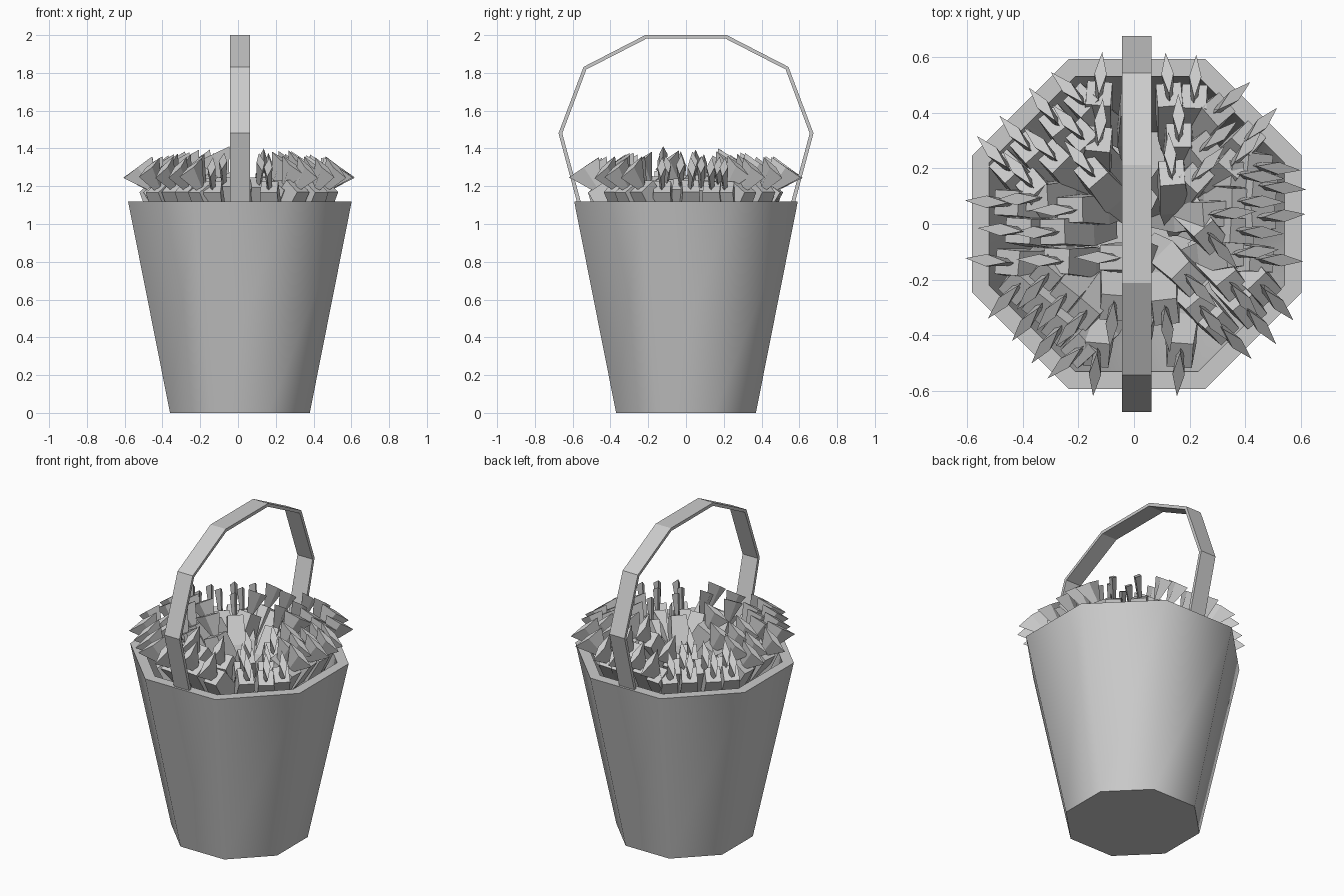
import bpy, bmesh, math, random
from mathutils import Vector, Matrix

if "Cube" in bpy.data.objects:
    bpy.data.objects.remove(bpy.data.objects["Cube"])

random.seed(4)
CX = 0.01


def finish(bm, name, smooth=None):
    bmesh.ops.recalc_face_normals(bm, faces=bm.faces[:])
    mesh = bpy.data.meshes.new(name)
    bm.to_mesh(mesh)
    bm.free()
    ob = bpy.data.objects.new(name, mesh)
    bpy.context.collection.objects.link(ob)
    if smooth:
        bpy.ops.object.select_all(action='DESELECT')
        ob.select_set(True)
        bpy.context.view_layer.objects.active = ob
        bpy.ops.object.shade_smooth_by_angle(angle=math.radians(smooth))
    return ob


def loft(bm, rings):
    """Join a list of point loops with quads and cap both ends."""
    loops = [[bm.verts.new(p) for p in ring] for ring in rings]
    for a, b in zip(loops, loops[1:]):
        n = len(a)
        for i in range(n):
            bm.faces.new((a[i], a[(i + 1) % n], b[(i + 1) % n], b[i]))
    bm.faces.new(loops[0])
    bm.faces.new(loops[-1])


# Octagonal bucket: outer wall, rim, inner wall and floor
def octagon(half, z):
    r = half / math.cos(math.pi / 8)
    return [(CX + r * math.cos(math.pi * (i + 0.5) / 4),
             r * math.sin(math.pi * (i + 0.5) / 4), z) for i in range(8)]


bm = bmesh.new()
loft(bm, [octagon(h, z) for h, z in ((0.37, 0), (0.592, 1.12), (0.53, 1.12), (0.33, 0.06))])
finish(bm, "bucket", 50)

# Flat strap handle, mirrored across y
half_path = [(0.56, 1.09), (0.665, 1.48), (0.535, 1.825), (0.21, 1.992)]
path = [Vector(p) for p in half_path] + [Vector((-y, z)) for y, z in reversed(half_path)]
rings = []
for i, p in enumerate(path):
    d0 = (p - path[max(i - 1, 0)]).normalized()
    d1 = (path[min(i + 1, len(path) - 1)] - p).normalized()
    t = (d0 + d1).normalized()
    n = Vector((t.y, -t.x)) * 0.01
    rings.append([(CX + sx * 0.053, p.x + s * n.x, p.y + s * n.y)
                  for sx, s in ((-1, -1), (1, -1), (1, 1), (-1, 1))])
bm = bmesh.new()
loft(bm, rings)
finish(bm, "handle")

# Heaped fish, tail up; tail positions (x, y) grouped by the octant they lean towards
tails = {
    0: [(.52, .2), (.54, .13), (.46, .08), (.54, .03), (.46, -.03), (.53, -.13), (.46, .17),
        (.44, -.1), (.36, .04)],
    45: [(.36, .46), (.46, .36), (.41, .28), (.31, .32), (.27, .22)],
    90: [(-.12, .54), (-.12, .37), (.12, .54), (.22, .53), (.16, .39), (.13, .25), (0, .5)],
    135: [(-.51, .26), (-.43, .33), (-.33, .43), (-.24, .49), (-.34, .29), (-.24, .37),
          (-.2, .24), (-.42, .2)],
    180: [(-.53, .08), (-.42, .09), (-.29, .05), (-.53, -.13), (-.48, -.02), (-.36, -.03),
          (-.34, -.13), (-.13, -.12)],
    225: [(-.47, -.28), (-.39, -.36), (-.32, -.44), (-.25, -.5), (-.37, -.25), (-.3, -.32),
          (-.23, -.38)],
    270: [(.16, -.54), (-.14, -.54), (.12, -.38), (0, -.5), (-.08, -.36)],
    315: [(.52, -.29), (.46, -.37), (.37, -.43), (.4, -.28), (.29, -.36), (.32, -.1),
          (.24, -.24)],
}


def section(w, d, z):
    return [(sx * d, sy * w, z) for sx, sy in ((-1, -1), (1, -1), (1, 1), (-1, 1))]


def diamond(w, d, z):
    return [(-d, 0, z), (0, -w, z), (d, 0, z), (0, w, z)]


count = 0
for angle, spots in tails.items():
    for x, y in spots:
        r = math.hypot(x, y)
        lean = math.radians(24 + 18 * min(r / 0.55, 1) * 0.6 + random.uniform(-3, 3))
        turn = math.radians(angle + random.uniform(-7, 7))
        m = (Matrix.Translation((x, y, 1.3 + max(0.53 - r, 0) * 0.2))
             @ Matrix.Rotation(turn, 4, 'Z') @ Matrix.Rotation(lean, 4, 'Y'))
        bm = bmesh.new()
        # body, then the flared tail fin
        loft(bm, [section(0.03, 0.035, -0.5), section(0.055, 0.065, -0.3),
                  section(0.045, 0.052, -0.125)])
        loft(bm, [diamond(0.012, 0.018, -0.15), diamond(0.022, 0.095, 0.0)])
        bm.transform(m)
        count += 1
        finish(bm, f"fish_{count:02d}")
